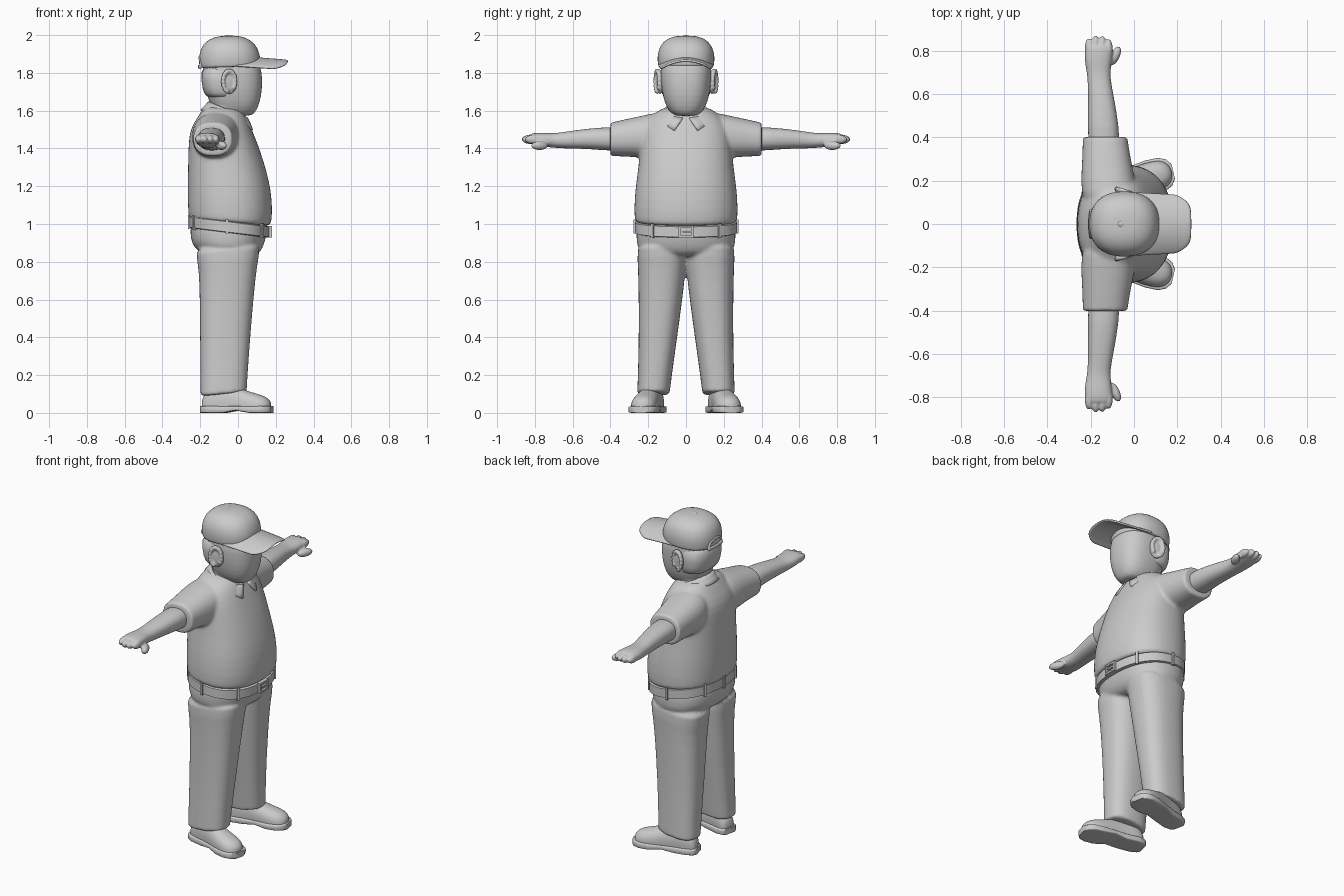
import bpy, bmesh, math
from mathutils import Matrix, Vector

cube = bpy.data.objects.get("Cube")
if cube:
    bpy.data.objects.remove(cube)

grey = bpy.data.materials.new("plain_grey")
grey.use_nodes = True
GREY = (0.6, 0.6, 0.6, 1)
grey.diffuse_color = GREY
grey.node_tree.nodes["Principled BSDF"].inputs["Base Color"].default_value = GREY


def ring_point(ring, angle, e):
    """Point on a superellipse filling the ring's box: (pos, a0, a1, b0, b1)."""
    _, a0, a1, b0, b1 = ring
    c, s = math.cos(angle), math.sin(angle)
    a = (a0 + a1) / 2 + (a1 - a0) / 2 * math.copysign(abs(c) ** (2 / e), c)
    b = (b0 + b1) / 2 + (b1 - b0) / 2 * math.copysign(abs(s) ** (2 / e), s)
    return a, b


def add_loft(bm, axis, rings, e=2.3, n=28, side=1, tilt=0, caps=True):
    rows = []
    for ring in rings:
        row = []
        for i in range(n):
            a, b = ring_point(ring, math.tau * i / n, e)
            p = ring[0]
            co = {"X": (p, a, b), "Y": (a, p * side, b), "Z": (a, b, p + tilt * a)}[axis]
            row.append(bm.verts.new(co))
        rows.append(row)
    for r, q in zip(rows, rows[1:]):
        for i in range(n):
            j = (i + 1) % n
            bm.faces.new((r[i], r[j], q[j], q[i]))
    if caps:
        bm.faces.new(rows[0])
        bm.faces.new(rows[-1])


def add_ball(bm, center, radii, turn=0, axis="Z"):
    m = Matrix.Translation(center) @ Matrix.Rotation(turn, 4, axis) @ Matrix.Diagonal((*radii, 1))
    bmesh.ops.create_uvsphere(bm, u_segments=16, v_segments=10, radius=1, matrix=m)


def add_box(bm, center, size, turn=0):
    m = Matrix.Translation(center) @ Matrix.Rotation(turn, 4, "Z") @ Matrix.Diagonal((*size, 1))
    bmesh.ops.create_cube(bm, size=1, matrix=m)


def add_sheet(bm, func, nu, nv):
    grid = [[bm.verts.new(func(i / nu, j / nv)) for j in range(nv + 1)] for i in range(nu + 1)]
    for i in range(nu):
        for j in range(nv):
            bm.faces.new((grid[i][j], grid[i + 1][j], grid[i + 1][j + 1], grid[i][j + 1]))


def finish(name, bm, sub=0, voxel=0, mirror=False, thick=0, relax=4):
    bmesh.ops.recalc_face_normals(bm, faces=bm.faces)
    mesh = bpy.data.meshes.new(name)
    bm.to_mesh(mesh)
    bm.free()
    mesh.materials.append(grey)
    ob = bpy.data.objects.new(name, mesh)
    bpy.context.collection.objects.link(ob)
    if mirror:
        mod = ob.modifiers.new("mirror", "MIRROR")
        mod.use_axis = (False, True, False)
        mod.use_mirror_merge = False
    if thick:
        mod = ob.modifiers.new("thickness", "SOLIDIFY")
        mod.thickness = thick
        mod.offset = 0
    if sub:
        ob.modifiers.new("subdivide", "SUBSURF").levels = sub
        ob.modifiers["subdivide"].render_levels = sub
    if voxel:
        mod = ob.modifiers.new("merge", "REMESH")
        mod.mode, mod.voxel_size, mod.use_smooth_shade = "VOXEL", voxel, True
        mod = ob.modifiers.new("relax", "SMOOTH")
        mod.iterations = relax
    bpy.ops.object.select_all(action="DESELECT")
    ob.select_set(True)
    bpy.context.view_layer.objects.active = ob
    if voxel or sub:
        bpy.ops.object.shade_smooth()
    else:
        bpy.ops.object.shade_smooth_by_angle(angle=math.radians(40))
    return ob


def body(z, x0, x1, half):
    return (z, x0, x1, -half, half)


# Shirt: torso with short sleeves merged into one skin
bm = bmesh.new()
add_loft(bm, "Z", [body(1.0, -.255, .165, .265), body(1.008, -.262, .175, .272),
                   body(1.08, -.267, .185, .277), body(1.2, -.267, .175, .268),
                   body(1.3, -.265, .15, .252), body(1.4, -.263, .118, .245),
                   body(1.48, -.255, .085, .24), body(1.54, -.22, .06, .21),
                   body(1.59, -.19, .035, .155), body(1.615, -.165, .0, .11)], tilt=-.08)
for s in (1, -1):
    add_loft(bm, "Y", [(.05, -.22, .02, 1.34, 1.6), (.15, -.245, .015, 1.34, 1.592),
                       (.24, -.243, -.002, 1.35, 1.572), (.32, -.238, -.018, 1.358, 1.555),
                       (.385, -.237, -.028, 1.358, 1.54), (.398, -.237, -.03, 1.36, 1.538),
                       (.402, -.235, -.032, 1.362, 1.536)], side=s)
finish("shirt", bm, sub=1, voxel=.009)

# Collar: folded band with two front points
bm = bmesh.new()


def collar(u, v):
    t = 2 * u - 1
    a = t * math.pi * (.95 - .1 * v)
    front = (1 - math.cos(a)) / 2
    z = 1.645 - .085 * front - v * (.045 + .025 * abs(t) ** 6)
    return (-.052 - (.1 + .042 * v) * math.cos(a), (.108 + .03 * v) * math.sin(a), z)


add_sheet(bm, collar, 36, 3)
finish("collar", bm, thick=.012)

# Arms and hands
bm = bmesh.new()
add_loft(bm, "Y", [(.34, -.215, -.06, 1.38, 1.515), (.45, -.213, -.07, 1.392, 1.512),
                   (.55, -.212, -.085, 1.398, 1.502), (.65, -.213, -.105, 1.4, 1.487),
                   (.7, -.218, -.11, 1.403, 1.48), (.76, -.23, -.1, 1.41, 1.485),
                   (.81, -.228, -.1, 1.42, 1.482), (.83, -.215, -.11, 1.43, 1.475)], n=20)
for x, reach in ((-.208, .858), (-.177, .872), (-.146, .87), (-.117, .855)):
    add_ball(bm, (x, reach - .05, 1.448), (.02, .05, .025))
add_ball(bm, (-.088, .775, 1.415), (.023, .05, .024), turn=-.45)
finish("arms", bm, sub=1, voxel=.006, mirror=True, relax=2)

# Trousers: hips and two legs merged
bm = bmesh.new()
add_loft(bm, "Z", [body(1.02, -.25, .155, .26), body(.95, -.253, .152, .264),
                   body(.9, -.252, .138, .263), body(.86, -.235, .12, .255),
                   body(.825, -.2, .08, .2)], tilt=-.08)
for s in (1, -1):
    legs = [(.92, -.24, .13, .0, .262), (.82, -.212, .11, -.005, .257),
            (.7, -.204, .092, .008, .252), (.5, -.202, .074, .033, .25),
            (.3, -.2, .058, .062, .252), (.125, -.199, .047, .085, .258),
            (.112, -.199, .047, .086, .258), (.107, -.195, .043, .09, .254)]
    add_loft(bm, "Z", [(z, a, b, min(s * c, s * d), max(s * c, s * d)) for z, a, b, c, d in legs],
             e=2.5, tilt=.1)
finish("trousers", bm, sub=1, voxel=.009)

# Belt, loops and buckle
TILT = -.12
waist = body(.979, -.258, .166, .27)
bm = bmesh.new()
add_loft(bm, "Z", [body(z, -.258 + g, .166 - g, .27 - g)
                   for z, g in ((.947, .012), (.951, .0), (1.005, .0), (1.009, .012))], n=64, tilt=TILT)
finish("belt", bm)
bm = bmesh.new()
for deg in (38, 92, 150, 180, 210, 268, 322):
    x, y = ring_point(waist, math.radians(deg), 2.3)
    add_box(bm, (x, y, .979 + TILT * x), (.014, .016, .075), math.radians(deg))
finish("belt_loops", bm)
bm = bmesh.new()
for s in (1, -1):
    add_box(bm, (.17, s * .034, .96), (.018, .012, .06))
    add_box(bm, (.17, 0, .96 + s * .025), (.018, .08, .011))
add_box(bm, (.17, .006, .96), (.014, .05, .008))
finish("buckle", bm)

# Shoes: built heel-first along x, then turned out
turn_out = Matrix.Translation((-.193, .155, 0)) @ Matrix.Rotation(math.radians(13), 4, "Z")
outline = [(.0, .035), (.012, .05), (.05, .062), (.13, .06), (.2, .066), (.27, .075),
           (.33, .074), (.365, .058), (.384, .03)]
tops = [.07, .1, .14, .15, .135, .11, .095, .08, .055]
bm = bmesh.new()
add_loft(bm, "X", [(x * .97 + .005, -w + .006, w - .006, -.03, t) for (x, w), t in zip(outline, tops)])
bmesh.ops.bisect_plane(bm, geom=bm.verts[:] + bm.edges[:] + bm.faces[:], plane_co=(0, 0, .02),
                       plane_no=(0, 0, -1), clear_outer=True)
bm.transform(turn_out)
finish("shoe_uppers", bm, sub=1, mirror=True)
bm = bmesh.new()
add_loft(bm, "X", [(x, -w - .004, w + .004, .012 if x == .2 else .0, .036) for x, w in outline], e=7)
bm.transform(turn_out)
finish("shoe_soles", bm, mirror=True)

# Head and neck
bm = bmesh.new()
add_loft(bm, "Z", [body(1.572, -.1, .06, .05), body(1.58, -.12, .085, .075),
                   body(1.62, -.14, .108, .105), body(1.68, -.165, .125, .124),
                   body(1.75, -.185, .13, .134), body(1.84, -.192, .125, .138),
                   body(1.92, -.16, .07, .1)], e=2.5)
add_loft(bm, "Z", [body(1.48, -.15, .03, .1), body(1.56, -.15, .03, .098), body(1.68, -.155, .03, .1)])
finish("head", bm, sub=1, voxel=.007, relax=3)

# Hair: thin layer around the back of the skull
bm = bmesh.new()
add_loft(bm, "Z", [body(1.665, -.155, .0, .112), body(1.685, -.18, .0, .13),
                   body(1.75, -.196, .0, .139), body(1.86, -.196, .0, .14)], e=2.5)
finish("hair", bm, sub=1)

# Ears: dished ovals
bm = bmesh.new()
add_ball(bm, (-.045, .138, 1.752), (.042, .016, .065), turn=-.25)
rim = Matrix.Translation((-.048, .148, 1.755)) @ Matrix.Rotation(-.3, 4, "Z")
for i in range(14):
    a = math.radians(-70 + i * 22)
    add_ball(bm, rim @ Vector((-.034 * math.cos(a), .004, .055 * math.sin(a))), (.012, .012, .014))
finish("ears", bm, mirror=True, voxel=.005, relax=3)

# Cap crown, button, brim and back strap arch
bm = bmesh.new()
add_loft(bm, "Z", [body(1.832, -.195, .11, .14), body(1.834, -.205, .118, .148),
                   body(1.87, -.208, .12, .152), body(1.91, -.205, .112, .15),
                   body(1.955, -.188, .088, .132), body(1.985, -.15, .045, .095),
                   body(1.999, -.1, -.01, .045)], tilt=.03)
finish("cap_crown", bm, sub=2)
bm = bmesh.new()
add_ball(bm, (-.06, 0, 1.992), (.016, .016, .008))
finish("cap_button", bm, sub=1)
bm = bmesh.new()


def brim(u, v):
    w = 2 * v - 1
    inner, outer = .08 - .1 * w * w, .265 - .075 * abs(w) ** 5
    x = inner + (outer - inner) * u
    return (x, w * (.147 - .012 * u), 1.878 - .015 * u - .042 * w * w)


add_sheet(bm, brim, 8, 20)
finish("cap_brim", bm, sub=1, thick=.013)
bm = bmesh.new()
for i in range(25):
    a = math.pi * i / 24
    y, z = .062 * math.cos(a), 1.832 + .05 * math.sin(a)
    add_ball(bm, (-.203 + 1.6 * y * y, y, z), (.008, .008, .007))
    add_ball(bm, (-.205 + 1.6 * y * y, y, 1.832), (.008, .008, .012))
finish("cap_back_arch", bm, voxel=.004, relax=3)
